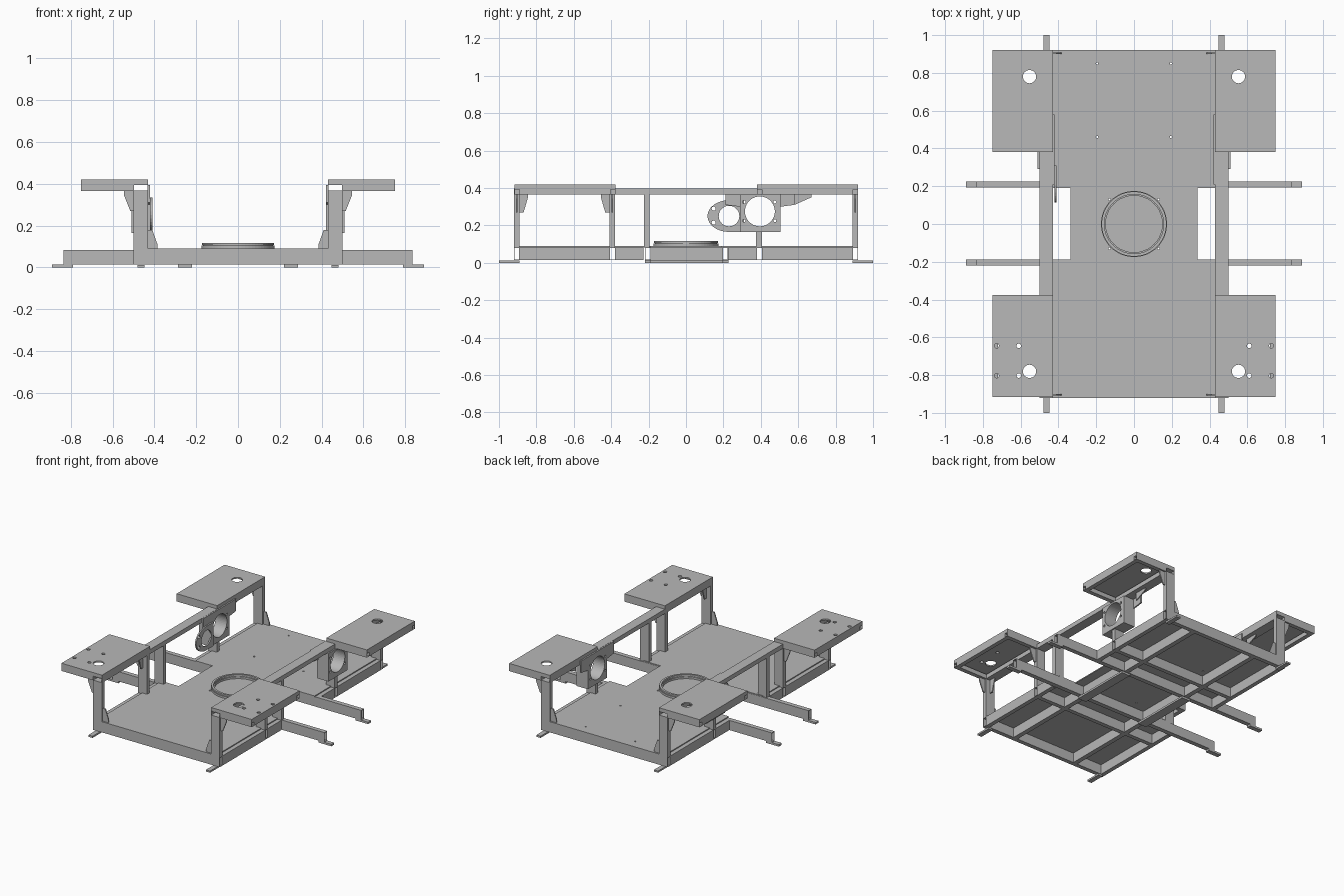
import bpy, bmesh, math
from mathutils import Matrix

if "Cube" in bpy.data.objects:
    bpy.data.objects.remove(bpy.data.objects["Cube"], do_unlink=True)

steel = bpy.data.materials.new("grey steel")
steel.use_nodes = True
GREY = (0.48, 0.48, 0.48, 1)
steel.diffuse_color = GREY
steel.node_tree.nodes["Principled BSDF"].inputs["Base Color"].default_value = GREY

SIDES = (-1, 1)
PLANES = {
    "z": Matrix.Identity(4),
    "x": Matrix(((0, 0, 1, 0), (1, 0, 0, 0), (0, 1, 0, 0), (0, 0, 0, 1))),
    "y": Matrix(((1, 0, 0, 0), (0, 0, -1, 0), (0, 1, 0, 0), (0, 0, 0, 1))),
}


def finish(name, mesh):
    mesh.materials.clear()
    mesh.materials.append(steel)
    ob = bpy.data.objects.new(name, mesh)
    bpy.context.collection.objects.link(ob)
    return ob


def box(name, lo, hi, open_axis=None):
    """Box between two corners; open_axis makes it a hollow tube along that axis."""
    lo, hi = [min(p) for p in zip(lo, hi)], [max(p) for p in zip(lo, hi)]
    bm = bmesh.new()
    bmesh.ops.create_cube(bm, size=1)
    for v in bm.verts:
        v.co = [(l + h) / 2 + c * (h - l) for l, h, c in zip(lo, hi, v.co)]
    if open_axis is not None:
        bm.normal_update()
        ends = [f for f in bm.faces if abs(f.normal[open_axis]) > 0.9]
        bmesh.ops.delete(bm, geom=ends, context="FACES_ONLY")
    mesh = bpy.data.meshes.new(name)
    bm.to_mesh(mesh)
    bm.free()
    ob = finish(name, mesh)
    if open_axis is not None:
        wall = ob.modifiers.new("wall", "SOLIDIFY")
        wall.thickness, wall.offset = 0.004, -1
    return ob


def circle(cx, cy, r, n=40):
    return [(cx + r * math.cos(2 * math.pi * i / n),
             cy + r * math.sin(2 * math.pi * i / n)) for i in range(n)]


def plate(name, plane, start, end, outline, holes=()):
    """Flat outline with holes, extruded from start to end across its plane."""
    curve = bpy.data.curves.new(name, "CURVE")
    curve.dimensions, curve.fill_mode = "2D", "BOTH"
    curve.extrude = abs(end - start) / 2
    for loop in [outline, *holes]:
        spline = curve.splines.new("POLY")
        spline.points.add(len(loop) - 1)
        for p, (a, b) in zip(spline.points, loop):
            p.co = (a, b, 0, 1)
        spline.use_cyclic_u = True
    tmp = bpy.data.objects.new(name + " outline", curve)
    bpy.context.collection.objects.link(tmp)
    deps = bpy.context.evaluated_depsgraph_get()
    mesh = bpy.data.meshes.new_from_object(tmp.evaluated_get(deps))
    bpy.data.objects.remove(tmp, do_unlink=True)
    bpy.data.curves.remove(curve)
    mid = (start + end) / 2
    mesh.transform(PLANES[plane] @ Matrix.Translation((0, 0, -mid if plane == "y" else mid)))
    bm = bmesh.new()
    bm.from_mesh(mesh)
    bmesh.ops.remove_doubles(bm, verts=bm.verts, dist=1e-5)
    bmesh.ops.recalc_face_normals(bm, faces=bm.faces)
    for f in bm.faces:
        f.smooth = False
    bm.to_mesh(mesh)
    bm.free()
    mesh.name = name
    return finish(name, mesh)


# Deck sheet, narrowed in the middle
W, N, L, C = 0.47, 0.335, 0.92, 0.19
deck = [(-W, -L), (W, -L), (W, -C), (N, -C), (N, C), (W, C),
        (W, L), (-W, L), (-W, C), (-N, C), (-N, -C), (-W, -C)]
bolt_holes = [circle(s * x, y, 0.006, 12) for s in SIDES
              for x, y in ((0.13, -0.13), (0.13, 0.13), (0.195, 0.46), (0.195, 0.85))]
plate("deck", "z", 0.083, 0.09, deck, bolt_holes)

# Cross tubes of the base: open at both ends
Z0, Z1 = 0.014, 0.083
for s in SIDES:
    for y in (0.905, 0.393):
        box("base_cross_tube", (-0.5, s * y - 0.015, Z0), (0.5, s * y + 0.015, Z1), 0)
    y = s * 0.207 + 0.003
    box("outrigger_tube", (-0.835, y - 0.016, Z0), (0.835, y + 0.016, Z1), 0)
    for t in SIDES:
        box("outrigger_foot", (t * 0.79, y - 0.016, 0), (t * 0.89, y + 0.016, Z0))

# Lengthwise tubes between the cross tubes
for s in SIDES:
    for t in SIDES:
        for a, b in ((0.89, 0.408), (0.378, 0.226)):
            box("base_side_tube", (s * 0.47, t * a, Z0), (s * 0.5, t * b, Z1), 1)
            box("base_inner_tube", (s * 0.235, t * a, Z0), (s * 0.268, t * b, Z1), 1)
        box("end_foot", (s * 0.447, t * 0.89, 0), (s * 0.48, t * 1.0, Z0 - 0.002))
    box("base_centre_tube", (s * 0.235, -0.188, Z0), (s * 0.268, 0.194, Z1), 1)
    box("base_pad", (s * 0.22, -0.22, 0), (s * 0.286, 0.22, Z0))

# Turntable ring
plate("turntable_lower_ring", "z", 0.09, 0.104, circle(0, 0, 0.175, 64), [circle(0, 0, 0.15, 64)])
plate("turntable_upper_ring", "z", 0.106, 0.117, circle(0, 0, 0.172, 64), [circle(0, 0, 0.157, 64)])
plate("turntable_core_ring", "z", 0.104, 0.106, circle(0, 0, 0.167, 64), [circle(0, 0, 0.155, 64)])

# Side frames: legs, top rail and gussets
for s in SIDES:
    for y, top in ((-0.905, 0.365), (-0.395, 0.365), (-0.21, 0.365), (0.39, 0.165), (0.905, 0.365)):
        box("leg", (s * 0.43, y - 0.015, Z1), (s * 0.5, y + 0.015, top), 2)
    box("top_rail", (s * 0.43, -0.92, 0.365), (s * 0.5, 0.92, 0.396), 1)

    for y in (-0.905, 0.905):
        low = [(0.43, 0.09), (0.385, 0.09), (0.385, 0.11), (0.41, 0.18), (0.43, 0.18)]
        plate("lower_gusset", "y", y - 0.004, y + 0.004, [(s * x, z) for x, z in low])
    for y in (-0.905, -0.395, 0.905):
        arm = [(0.5, 0.365), (0.545, 0.365), (0.545, 0.345), (0.515, 0.27), (0.5, 0.27)]
        plate("platform_gusset", "y", y - 0.004, y + 0.004, [(s * x, z) for x, z in arm])
    for y, d in ((-0.89, 1), (-0.41, -1)):
        rib = [(0, 0.365), (0.045, 0.365), (0.045, 0.35), (0.022, 0.27), (0, 0.27)]
        plate("rail_gusset", "x", s * 0.461, s * 0.469, [(y + d * a, z) for a, z in rib])
    plate("rail_brace", "x", s * 0.461, s * 0.469,
          [(0.58, 0.365), (0.67, 0.365), (0.67, 0.35), (0.58, 0.31)])

# Corner platforms: top sheet, skirt and tubes underneath
for s in SIDES:
    for t, y0, y1 in ((-1, -0.917, -0.377), (1, 0.38, 0.92)):
        x0, x1 = 0.43, 0.75
        holes = [circle(s * 0.553, t * 0.78, 0.035)]
        if t < 0:
            holes += [circle(s * x, y, 0.012, 16) for x in (0.61, 0.727) for y in (-0.645, -0.803)]
        plate("platform_top", "z", 0.41, 0.42,
              [(s * x0, y0), (s * x1, y0), (s * x1, y1), (s * x0, y1)], holes)
        for y in (y0, y1 - 0.006):
            box("platform_skirt", (s * x0, y, 0.396), (s * x1, y + 0.006, 0.41))
        for x in (x0, x1 - 0.006):
            box("platform_skirt", (s * x, y0 + 0.006, 0.396), (s * (x + 0.006), y1 - 0.006, 0.41))
        for y in (y0, y1 - 0.03):
            box("platform_tube", (s * 0.5, y, 0.365), (s * x1, y + 0.03, 0.396), 0)
        box("platform_edge_tube", (s * 0.72, y0 + 0.03, 0.365), (s * x1, y1 - 0.03, 0.396), 1)

# Drive mounts: bored block between two flanged plates
bore = circle(0.395, 0.275, 0.08, 48)
bolts = [circle(y, z, 0.008, 12) for y in (0.31, 0.475) for z in (0.225, 0.325)]
flange = [(0.21, 0.395), (0.58, 0.395), (0.58, 0.31), (0.505, 0.3), (0.505, 0.165),
          (0.29, 0.165), (0.29, 0.3), (0.21, 0.31)]
block = [(0.29, 0.165), (0.505, 0.165), (0.505, 0.365), (0.29, 0.365)]
for s in SIDES:
    plate("mount_block", "x", s * 0.43, s * 0.5, block, [bore] + bolts)
    plate("mount_inner_plate", "x", s * 0.42, s * 0.43, flange, [bore] + bolts)
    plate("mount_outer_plate", "x", s * 0.5, s * 0.51, block, [bore] + bolts)

# Pulley arm on the right mount only
rounded = [(0.23 + 0.115 * math.cos(a), 0.25 + 0.085 * math.sin(a))
           for a in (math.radians(90 + 180 * i / 16) for i in range(17))]
plate("pulley_arm", "x", -0.42, -0.41, rounded + [(0.31, 0.165), (0.31, 0.335)],
      [circle(0.23, 0.25, 0.055)] + [circle(0.148, z, 0.011, 12) for z in (0.215, 0.29)])
